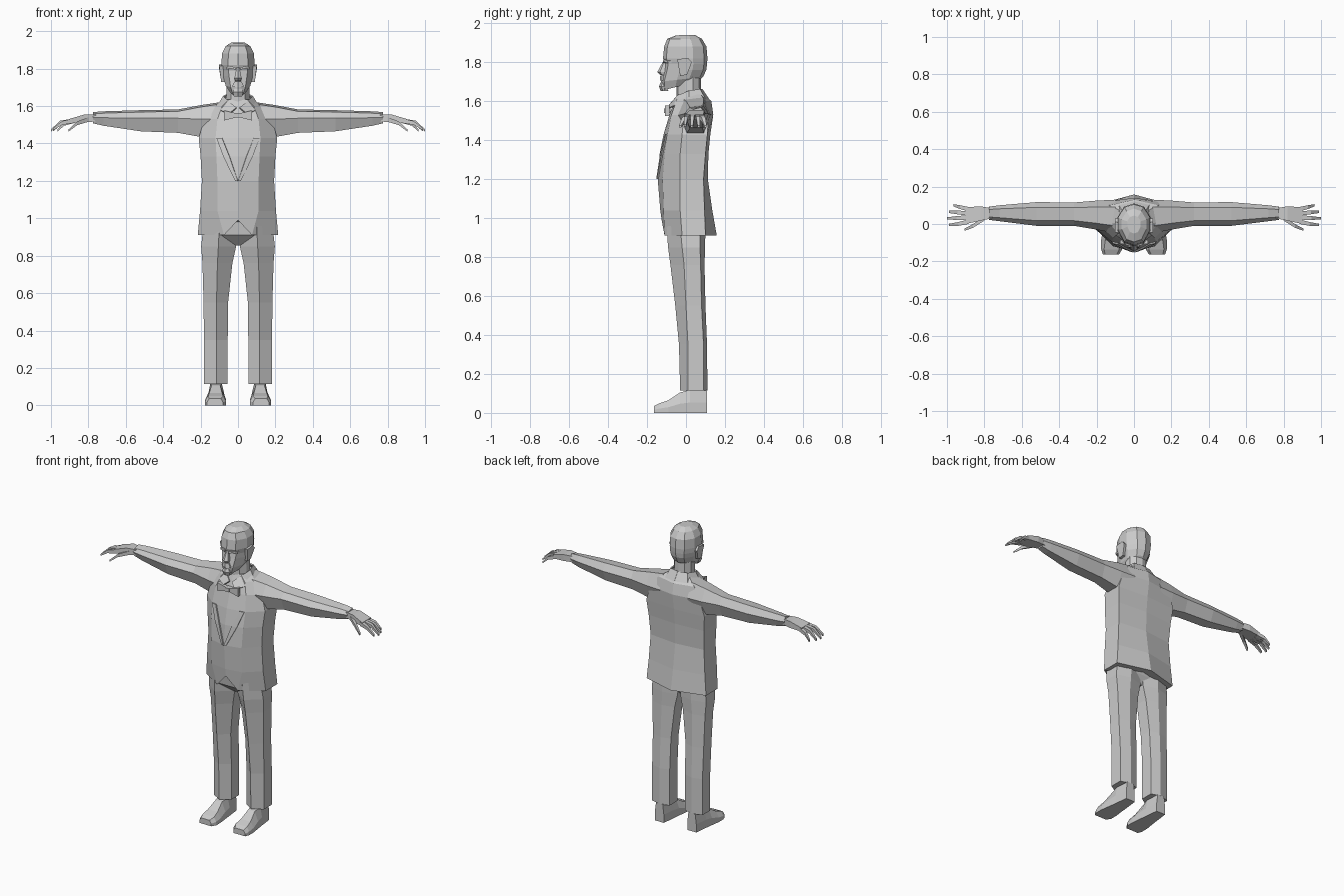
import bpy, bmesh
from mathutils import Vector
from mathutils.bvhtree import BVHTree

grey = bpy.data.materials.new("plain grey")
grey.diffuse_color = (0.6, 0.6, 0.6, 1)


def loft(name, rings, closed=True, mirror=False, thick=0):
    """Skin a list of equal-length point rings; cap the ends when closed."""
    bm = bmesh.new()
    rows = [[bm.verts.new(p) for p in r] for r in rings]
    n = len(rows[0])
    for a, b in zip(rows, rows[1:]):
        for i in range(n if closed else n - 1):
            j = (i + 1) % n
            bm.faces.new((a[i], a[j], b[j], b[i]))
    if closed:
        bm.faces.new(rows[0][::-1])
        bm.faces.new(rows[-1])
    bmesh.ops.recalc_face_normals(bm, faces=bm.faces)
    me = bpy.data.meshes.new(name)
    bm.to_mesh(me)
    bm.free()
    me.materials.append(grey)
    ob = bpy.data.objects.new(name, me)
    bpy.context.collection.objects.link(ob)
    if thick:
        mod = ob.modifiers.new("thickness", 'SOLIDIFY')
        mod.thickness, mod.offset = thick, 0
    if mirror:
        ob.modifiers.new("mirror", 'MIRROR')
    return ob


def both(half):
    """Complete a half ring that runs from front centre to back centre."""
    return half + [(-x, y, z) for x, y, z in half[-2:0:-1]]


# jacket body: z, front y, front panel x y, side x, side front y, side back y, back y
def jacket_ring(z, yf, mx, my, sx, sf, sb, yb, zc=None):
    return both([(0, yf, zc or z), (mx, my, z), (sx, sf, z), (sx, sb, z), (0, yb, z)])


jacket = loft("jacket", [jacket_ring(*r) for r in (
    (.91, -.125, .075, -.11, .215, -.02, .10, .158, .99),
    (1.04, -.132, .11, -.115, .203, -.03, .095, .135),
    (1.2, -.145, .11, -.12, .193, -.03, .09, .112),
    (1.33, -.135, .115, -.11, .2, -.03, .10, .115),
    (1.43, -.115, .12, -.095, .21, -.02, .11, .125),
    (1.53, -.085, .11, -.075, .18, -.01, .115, .14),
    (1.60, -.06, .085, -.05, .13, 0, .10, .13),
    (1.635, -.045, .05, -.04, .08, .01, .075, .09))])

# lapels laid on the jacket front
tree = BVHTree.FromPolygons([v.co for v in jacket.data.vertices],
                            [p.vertices for p in jacket.data.polygons])


def on_front(x, z):
    hit = tree.ray_cast(Vector((x, -1, z)), Vector((0, 1, 0)))[0]
    return (x, hit.y - .004, z)


loft("lapel", [[on_front(a, z), on_front(b, z)] for a, b, z in (
    (.085, .115, 1.43), (.045, .078, 1.33), (.001, .015, 1.2))],
    closed=False, mirror=True, thick=.008)


# sleeves: x, front y, back y, bottom z, middle z, top z
def sleeve_ring(x, yf, yb, zb, zm, zt):
    d = (yb - yf) * .22
    return [(x, yf + d, zt - .01), (x, yb - d, zt), (x, yb, zm),
            (x, yb - d, zb), (x, yf + d, zb), (x, yf, zm)]


loft("sleeve", [sleeve_ring(*r) for r in (
    (.10, -.05, .13, 1.43, 1.53, 1.62),
    (.20, -.03, .125, 1.435, 1.53, 1.605),
    (.32, -.01, .115, 1.457, 1.535, 1.582),
    (.52, -.01, .117, 1.465, 1.535, 1.578),
    (.72, .015, .10, 1.495, 1.538, 1.572),
    (.775, .022, .093, 1.508, 1.54, 1.568))], mirror=True)


# hands
def box_ring(x, y0, y1, z0, z1):
    return [(x, y0, z0), (x, y1, z0), (x, y1, z1), (x, y0, z1)]


loft("palm", [box_ring(*r) for r in (
    (.76, .03, .085, 1.518, 1.555), (.82, .018, .094, 1.513, 1.555),
    (.90, 0, .09, 1.508, 1.532))], mirror=True)

fingers = {
    "index_finger": ((.885, .012, 1.52), (.94, 0, 1.51), (.99, -.005, 1.475)),
    "middle_finger": ((.89, .035, 1.52), (.95, .032, 1.512), (1, .03, 1.47)),
    "ring_finger": ((.89, .057, 1.52), (.945, .062, 1.51), (.99, .065, 1.47)),
    "little_finger": ((.88, .078, 1.52), (.93, .09, 1.505), (.965, .1, 1.47)),
    "thumb": ((.8, .03, 1.528), (.86, -.01, 1.508), (.905, -.03, 1.47))}
for name, path in fingers.items():
    loft(name, [box_ring(x, y - w, y + w, z - w, z + w)
                for (x, y, z), w in zip(path, (.012, .010, .006))], mirror=True)


# trousers: z, inner x, middle x, outer x, front y, side front y, side back y, back y
def leg_ring(z, xi, xm, xo, yf, sf, sb, yb):
    return [(xm, yf, z), (xo, sf, z), (xo, sb, z),
            (xm, yb, z), (xi, sb, z), (xi, sf, z)]


loft("trouser_leg", [leg_ring(*r) for r in (
    (.96, .005, .10, .185, -.10, -.03, .07, .10),
    (.85, .01, .105, .197, -.092, -.02, .072, .098),
    (.76, .03, .11, .19, -.08, -.01, .075, .095),
    (.55, .053, .115, .184, -.055, 0, .08, .10),
    (.35, .055, .115, .182, -.036, .01, .09, .108),
    (.115, .055, .115, .182, -.03, .01, .09, .11))], mirror=True)
loft("trouser_seat", [both([(0, yf, z), (x, yf, z), (x, yb, z), (0, yb, z)])
                      for z, x, yf, yb in ((1.0, .10, -.10, .09), (.91, .09, -.088, .085),
                                           (.855, .012, -.03, .06))])


# shoes: y, inner x, outer x, height, top inset
def shoe_ring(y, xi, xo, h, t):
    return [(xi, y, 0), (xo, y, 0), (xo, y, h * .45),
            (xo - t, y, h), (xi + t, y, h), (xi, y, h * .45)]


loft("shoe", [shoe_ring(*r) for r in (
    (.108, .085, .15, .118, .008), (.02, .075, .16, .118, .012),
    (-.03, .07, .167, .105, .025), (-.09, .063, .176, .065, .022),
    (-.135, .063, .176, .05, .016), (-.163, .08, .166, .036, .012))], mirror=True)


# neck and head: front z, back z, front y, back y, half width
def head_ring(zf, zb, yf, yb, w):
    c, d = (yf + yb) / 2, (yb - yf) / 2
    return both([(x * w, c + y * d, zf + (zb - zf) * (y + 1) / 2) for x, y in (
        (0, -1), (.6, -.85), (1, -.25), (1, .35), (.6, .85), (0, 1))])


loft("neck", [head_ring(*r) for r in (
    (1.59, 1.59, -.05, .08, .065), (1.73, 1.75, -.05, .075, .06))])
loft("head", [head_ring(*r) for r in (
    (1.655, 1.70, -.122, .06, .042), (1.70, 1.725, -.128, .088, .066),
    (1.76, 1.76, -.113, .104, .08), (1.79, 1.79, -.108, .108, .085),
    (1.82, 1.82, -.118, .11, .088), (1.88, 1.88, -.112, .105, .086),
    (1.92, 1.92, -.096, .082, .066), (1.938, 1.94, -.05, .045, .036))])


# facial features: each a tapered block, rows of z, half width, front y, back y
def face_part(name, rows):
    loft(name, [both([(0, yf, z), (w, yf + (yb - yf) * .3, z), (w, yb, z), (0, yb, z)])
                for z, w, yf, yb in rows])


face_part("nose", ((1.735, .016, -.134, -.10), (1.75, .019, -.147, -.10),
                   (1.805, .008, -.117, -.10)))
face_part("moustache", ((1.705, .032, -.134, -.10), (1.732, .018, -.132, -.10)))
face_part("chin_beard", ((1.652, .022, -.130, -.09), (1.675, .028, -.138, -.10),
                         (1.695, .018, -.132, -.10)))
loft("eyebrow", [[(x, y, z), (x, y + .03, z), (x, y + .03, z + .012), (x, y, z + .012)]
                 for x, y, z in ((.014, -.119, 1.795), (.04, -.113, 1.802),
                                 (.062, -.095, 1.795))], mirror=True)
loft("ear", [[(x, -.03, 1.73), (x, .005, 1.735), (x + t, .03, 1.80),
              (x + t, .01, 1.822), (x + t, -.045, 1.815)]
             for x, t in ((.07, .005), (.09, .011))], mirror=True)

# shirt collar folded over the neck
top = [(0, .082, 1.66), (.06, .07, 1.66), (.076, .015, 1.652),
       (.05, -.045, 1.625), (.008, -.075, 1.59)]
fold = [(0, .118, 1.605), (.08, .10, 1.605), (.105, .015, 1.605),
        (.09, -.06, 1.575), (.045, -.098, 1.56)]
loft("collar", [top, fold], closed=False, mirror=True, thick=.008)

# bow tie
loft("bow_wing", [[(x, -.108, 1.55 - h), (x, -.085, 1.55 - h),
                   (x, -.085, 1.55 + h), (x, -.108, 1.55 + h)]
                  for x, h in ((.005, .01), (.075, .027))], mirror=True)
loft("bow_knot", [[(x, -.114, 1.538), (x, -.08, 1.538), (x, -.08, 1.562), (x, -.114, 1.562)]
                  for x in (-.014, .014)])
